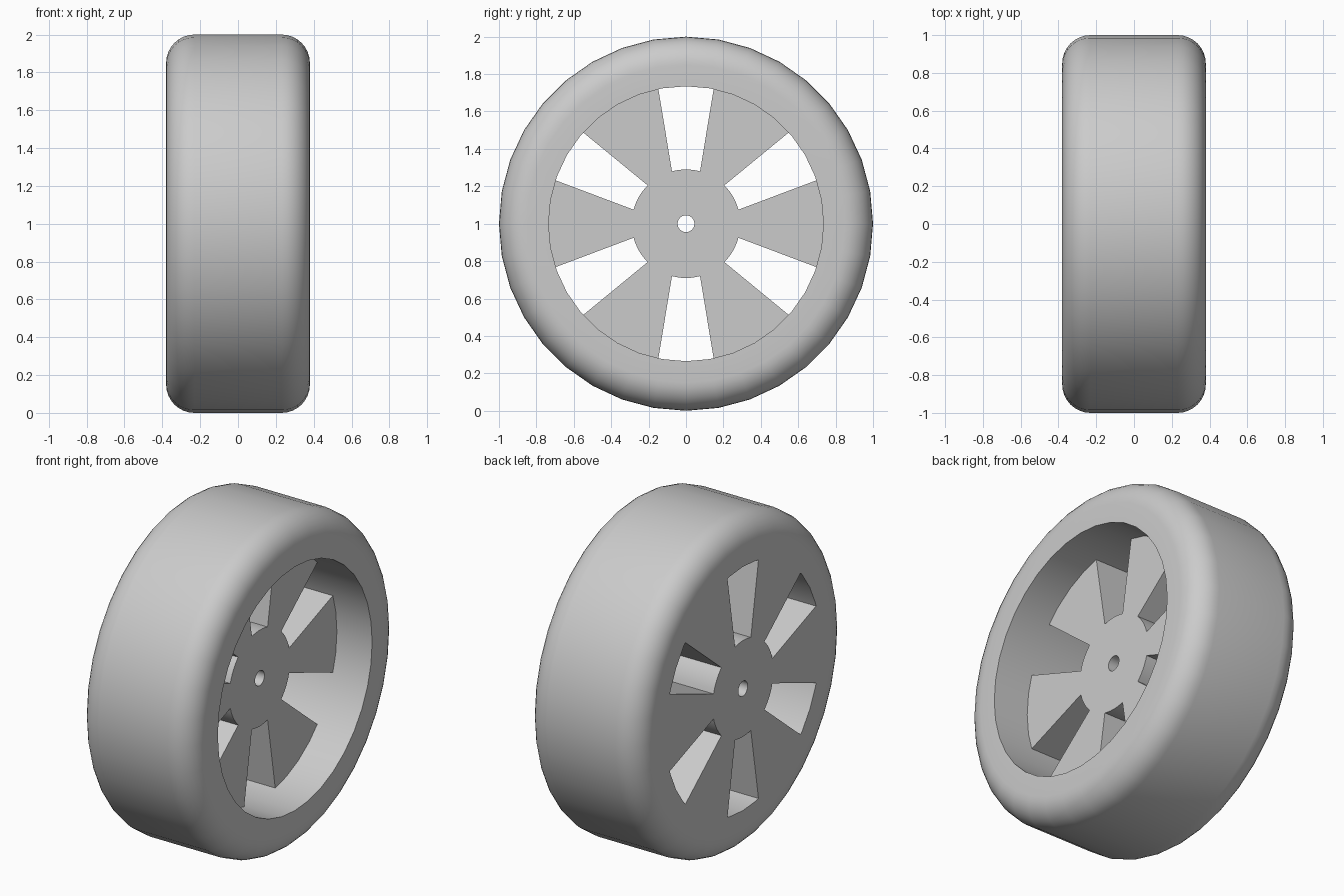
import bpy
import bmesh
from math import sin, cos, pi, radians, degrees
from mathutils import Vector

cube = bpy.data.objects.get("Cube")
if cube:
    bpy.data.objects.remove(cube, do_unlink=True)

SEGMENTS = 36
STEP = 360 / SEGMENTS
HALF_WIDTH = 0.38
OUTER_R = 1.0
CORNER = 0.15
BORE_R = 0.735
HUB_R = 0.29
HOLE_R = 0.045
PLATE_FRONT = 0.145
CENTRE = Vector((0, 0, OUTER_R))

grey = bpy.data.materials.new("light_grey")
grey.use_nodes = True
colour = (0.6, 0.6, 0.6, 1)
grey.diffuse_color = colour
grey.node_tree.nodes["Principled BSDF"].inputs["Base Color"].default_value = colour


def finish(name, bm):
    """Turn a bmesh into a smooth-shaded object with sharp corners kept."""
    bmesh.ops.recalc_face_normals(bm, faces=bm.faces[:])
    mesh = bpy.data.meshes.new(name)
    bm.to_mesh(mesh)
    bm.free()
    mesh.materials.append(grey)
    obj = bpy.data.objects.new(name, mesh)
    bpy.context.collection.objects.link(obj)
    bpy.ops.object.select_all(action='DESELECT')
    obj.select_set(True)
    bpy.context.view_layer.objects.active = obj
    bpy.ops.object.shade_smooth_by_angle(angle=radians(30))
    return obj


def polar(x, radius, angle):
    """Point on the wheel, with the angle in degrees from straight up."""
    a = radians(angle)
    return CENTRE + Vector((x, radius * sin(a), radius * cos(a)))


def bore_radius(angle):
    """Distance to the faceted bore at an angle, so the spokes meet it exactly."""
    half = STEP / 2
    return BORE_R * cos(radians(half)) / cos(radians(angle % STEP - half))


def loop_edges(bm, points):
    verts = [bm.verts.new(p) for p in points]
    return [bm.edges.new((v, verts[(i + 1) % len(verts)]))
            for i, v in enumerate(verts)]


# Tyre: a rounded section turned around the axle
section = [(-HALF_WIDTH, BORE_R)]
for side, start in ((-1, 180), (1, 90)):
    for i in range(9):
        a = radians(start - i * 90 / 8)
        section.append((side * (HALF_WIDTH - CORNER) + CORNER * cos(a),
                        OUTER_R - CORNER + CORNER * sin(a)))
section.append((HALF_WIDTH, BORE_R))

bm = bmesh.new()
profile = loop_edges(bm, [polar(x, r, 0) for x, r in section])
verts = list({v for e in profile for v in e.verts})
bmesh.ops.spin(bm, geom=verts + profile, cent=CENTRE, axis=(1, 0, 0),
               angle=2 * pi, steps=SEGMENTS)
bmesh.ops.remove_doubles(bm, verts=bm.verts[:], dist=0.0005)
finish("tyre", bm)

# Hub and six spokes: one outline with an axle hole, given thickness
WINDOW_OUTER = 11.6
WINDOW_INNER = 15.0
outline = []
for k in range(6):
    base = k * 60
    # hub edge at the inner end of the window
    for i in range(7):
        a = base - WINDOW_INNER + i * WINDOW_INNER / 3
        outline.append(polar(-HALF_WIDTH, HUB_R, a))
    # outer end of the spoke, following the bore
    for a in (WINDOW_OUTER, 20, 30, 40, 60 - WINDOW_OUTER):
        outline.append(polar(-HALF_WIDTH, bore_radius(base + a), base + a))

hole = [polar(-HALF_WIDTH, HOLE_R, i * 15) for i in range(24)]

bm = bmesh.new()
edges = loop_edges(bm, outline) + loop_edges(bm, hole)
bmesh.ops.triangle_fill(bm, edges=edges, use_beauty=True, normal=(-1, 0, 0))
result = bmesh.ops.extrude_face_region(bm, geom=bm.faces[:])
moved = [g for g in result["geom"] if isinstance(g, bmesh.types.BMVert)]
bmesh.ops.translate(bm, verts=moved, vec=(PLATE_FRONT + HALF_WIDTH, 0, 0))
bmesh.ops.dissolve_limit(bm, angle_limit=radians(1), verts=bm.verts[:],
                         edges=bm.edges[:])
finish("hub_and_spokes", bm)
